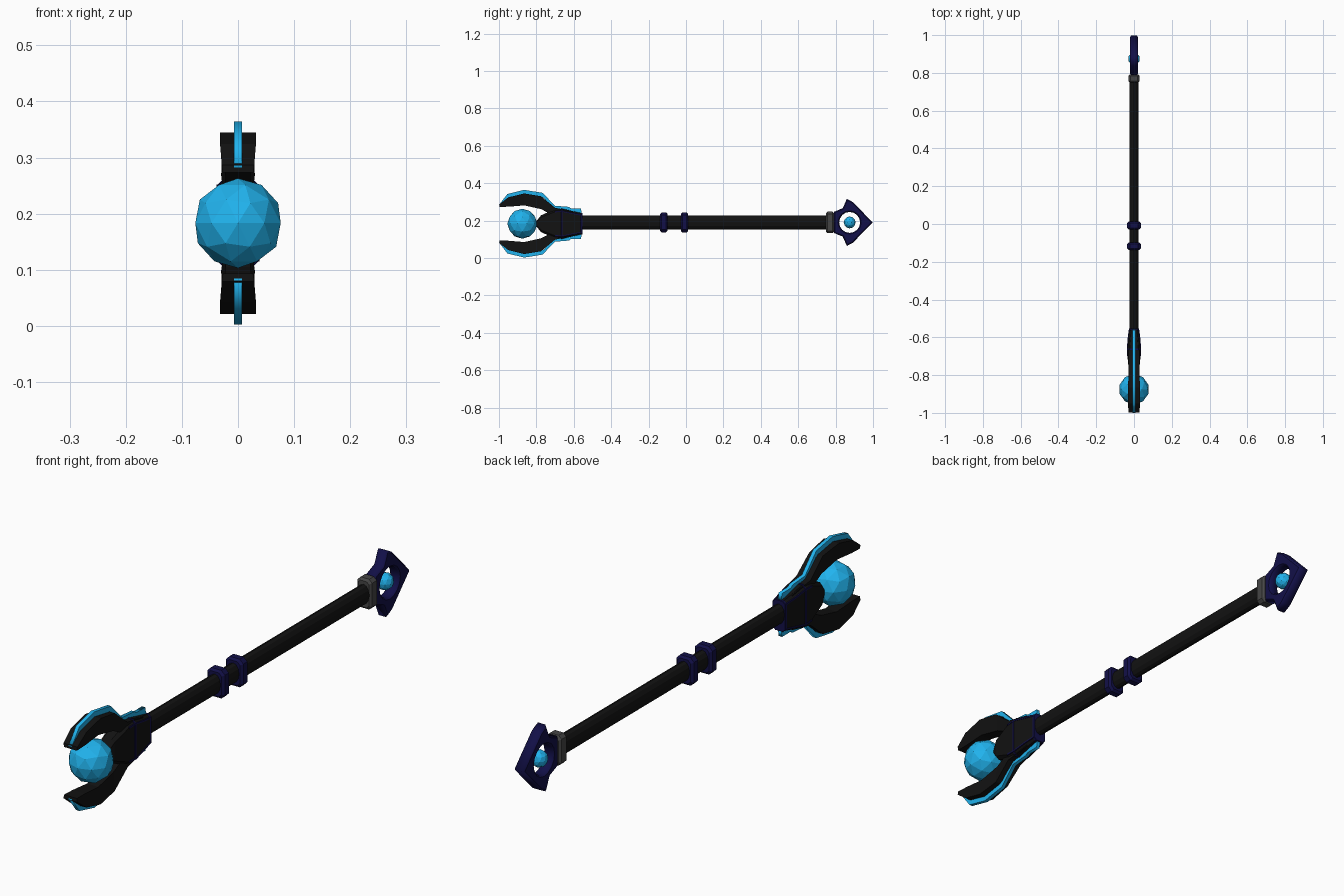
import bpy, bmesh, math

if "Cube" in bpy.data.objects:
    bpy.data.objects.remove(bpy.data.objects["Cube"])

ZC = 0.183   # centre height of the head
ZS = 0.19    # centre height of the shaft


def material(name, rgb):
    m = bpy.data.materials.new(name)
    m.diffuse_color = (*rgb, 1)
    m.use_nodes = True
    m.node_tree.nodes["Principled BSDF"].inputs["Base Color"].default_value = m.diffuse_color
    return m


BLACK = material("black", (0.006, 0.006, 0.006))
NAVY = material("navy", (0.006, 0.005, 0.065))
BLUE = material("blue", (0.015, 0.45, 0.85))
GREY = material("dark_grey", (0.06, 0.06, 0.06))


def loft(name, sections, mat):
    """Skin equal-length rings, each given as (y, [(x, z), ...])."""
    bm = bmesh.new()
    rings = [[bm.verts.new((x, y, z)) for x, z in pts] for y, pts in sections]
    n = len(rings[0])
    for a, b in zip(rings, rings[1:]):
        for i in range(n):
            j = (i + 1) % n
            bm.faces.new((a[i], a[j], b[j], b[i]))
    bm.faces.new(rings[0])
    bm.faces.new(rings[-1])
    bmesh.ops.recalc_face_normals(bm, faces=bm.faces)
    me = bpy.data.meshes.new(name)
    bm.to_mesh(me)
    bm.free()
    ob = bpy.data.objects.new(name, me)
    me.materials.append(mat)
    bpy.context.collection.objects.link(ob)
    return ob


def octagon(hx, hz, zc, c=0.4):
    """Chamfered rectangle with half sizes hx, hz."""
    k = hx * c
    p = [(hx, hz - k), (hx - k, hz), (k - hx, hz), (-hx, hz - k)]
    return [(x, zc + z) for x, z in p + [(-x, -z) for x, z in p]]


def collar(name, y0, y1, hx, hz, zc, mat, ch=0.008):
    return loft(name, [(y0, octagon(hx - ch, hz - ch, zc)), (y0 + ch, octagon(hx, hz, zc)),
                       (y1 - ch, octagon(hx, hz, zc)), (y1, octagon(hx - ch, hz - ch, zc))], mat)


def plate(name, outlines, half, mat, bevel=0.0):
    """Flat plate in the YZ plane, extra outlines are holes."""
    cu = bpy.data.curves.new(name, 'CURVE')
    cu.dimensions, cu.fill_mode = '2D', 'BOTH'
    for pts in outlines:
        s = cu.splines.new('POLY')
        s.points.add(len(pts) - 1)
        for p, (y, z) in zip(s.points, pts):
            p.co = (y, z, 0, 1)
        s.use_cyclic_u = True
    cu.extrude, cu.bevel_depth, cu.bevel_resolution, cu.offset = half - bevel, bevel, 0, -bevel
    cu.materials.append(mat)
    ob = bpy.data.objects.new(name, cu)
    ob.rotation_euler = (math.pi / 2, 0, math.pi / 2)
    bpy.context.collection.objects.link(ob)
    return ob


def orb(name, y, z, r):
    bpy.ops.mesh.primitive_ico_sphere_add(subdivisions=2, radius=r, location=(0, y, z))
    ob = bpy.context.object
    ob.name = name
    ob.data.materials.append(BLUE)


# Shaft, flattened oval rod
oval = [(0.024 * math.cos(i * math.pi / 6), ZS + 0.037 * math.sin(i * math.pi / 6)) for i in range(12)]
loft("shaft", [(-0.62, oval), (0.77, oval)], BLACK)

# Grip collars and end ferrule
collar("grip_collar_front", -0.138, -0.098, 0.036, 0.053, ZS, NAVY)
collar("grip_collar_back", -0.028, 0.012, 0.036, 0.053, ZS, NAVY)
collar("end_ferrule", 0.748, 0.792, 0.03, 0.057, ZS, GREY)

# Pommel plate with round hole and small gem
half = [(0.79, 0.056), (0.838, 0.076), (0.86, 0.126), (0.893, 0.108)]
outline = [(y, ZS + z) for y, z in half] + [(0.998, ZS)] + [(y, ZS - z) for y, z in reversed(half)]
hole = [(0.875 + 0.056 * math.cos(i * math.pi / 8), ZS + 0.056 * math.sin(i * math.pi / 8)) for i in range(16)]
plate("pommel_plate", [outline, hole], 0.021, NAVY, 0.006)
orb("pommel_gem", 0.875, ZS, 0.032)

# Head orb
orb("head_orb", -0.875, ZC, 0.08)

# Hub holding the claws
hub = [(-0.80, 0.018, 0.014), (-0.775, 0.027, 0.045), (-0.70, 0.035, 0.078),
       (-0.66, 0.036, 0.080), (-0.60, 0.031, 0.066), (-0.555, 0.025, 0.056)]
loft("hub", [(y, octagon(hx, hz, ZC)) for y, hx, hz in hub], BLACK)
collar("hub_band", -0.667, -0.659, 0.038, 0.082, ZC, NAVY, 0.001)
collar("hub_end_band", -0.563, -0.553, 0.027, 0.058, ZC, NAVY, 0.001)

# Claws: y, outer height, inner height, outer half width, inner half width
claw = [(-0.998, 0.104, 0.090, 0.029, 0.027), (-0.95, 0.141, 0.091, 0.032, 0.026),
        (-0.865, 0.162, 0.098, 0.032, 0.024), (-0.775, 0.147, 0.078, 0.028, 0.022),
        (-0.70, 0.085, 0.040, 0.030, 0.024), (-0.60, 0.066, 0.030, 0.024, 0.020)]
spine = [(-1.0, 0.100), (-0.955, 0.159), (-0.865, 0.181), (-0.767, 0.165),
         (-0.70, 0.096), (-0.625, 0.090), (-0.615, 0.082), (-0.562, 0.082)]
for side, s in (("upper", 1), ("lower", -1)):
    loft(side + "_claw", [(y, [(wo, ZC + s * o), (-wo, ZC + s * o), (-wi, ZC + s * i), (wi, ZC + s * i)])
                          for y, o, i, wo, wi in claw], BLACK)
    # Bright ridge along the back of the claw
    inner = [(y + 0.004, z - 0.025) for y, z in spine[1:]]
    pts = [spine[0]] + spine[1:] + inner[::-1] + [(-0.99, 0.094)]
    plate(side + "_claw_ridge", [[(y, ZC + s * z) for y, z in pts]], 0.007, BLUE)
    # Thin trim lines along the hub cheeks
    for x in (-1, 1):
        line = [(y, hx * x, hz - hx * 0.4) for y, hx, hz in hub[2:]]
        loft(side + "_hub_trim", [(y, [(x0 + a, ZC + s * z + b) for a, b in
                                       ((-.002, -.003), (.002, -.003), (.002, .003), (-.002, .003))])
                                  for y, x0, z in line], NAVY)
